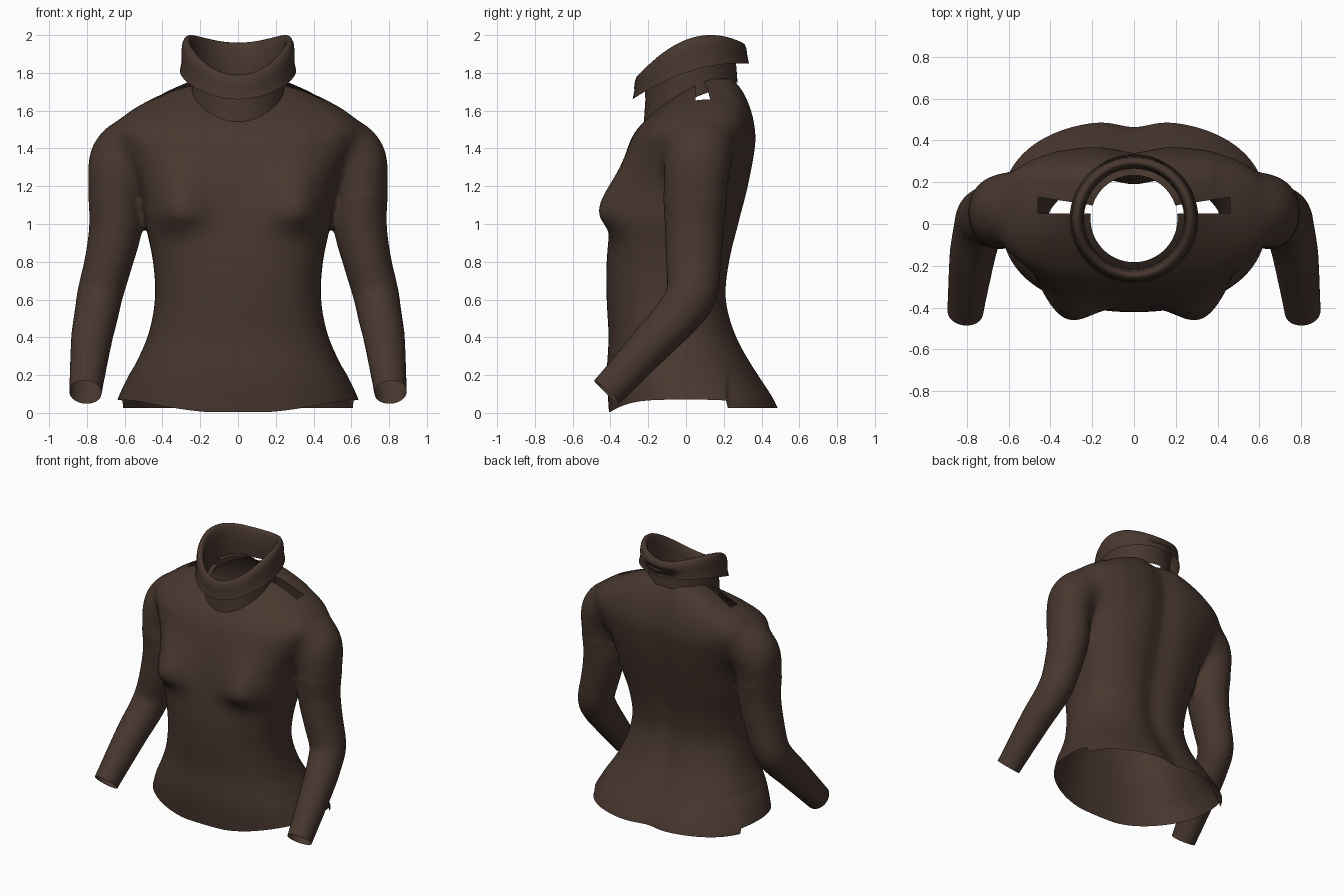
import bpy
import bmesh
from math import sin, cos, pi, exp
from mathutils import Vector

if "Cube" in bpy.data.objects:
    bpy.data.objects.remove(bpy.data.objects["Cube"], do_unlink=True)

knit = bpy.data.materials.new("dark brown knit")
COLOUR = (0.064, 0.038, 0.028, 1)
knit.diffuse_color = COLOUR
knit.use_nodes = True
knit.node_tree.nodes["Principled BSDF"].inputs["Base Color"].default_value = COLOUR


def loft(bm, rings, caps=True):
    """Skin closed rings of points, optionally closing both ends."""
    rows = [[bm.verts.new(p) for p in ring] for ring in rings]
    n = len(rows[0])
    for low, high in zip(rows, rows[1:]):
        for i in range(n):
            j = (i + 1) % n
            bm.faces.new((low[i], low[j], high[j], high[i]))
    if caps:
        bm.faces.new(rows[0][::-1])
        bm.faces.new(rows[-1])


def make_object(name, bm):
    mesh = bpy.data.meshes.new(name)
    bm.to_mesh(mesh)
    bm.free()
    mesh.materials.append(knit)
    obj = bpy.data.objects.new(name, mesh)
    bpy.context.collection.objects.link(obj)
    return obj


def smooth_rows(rows, steps=5):
    """Pass a soft curve through a table of section sizes."""
    rows = [Vector(row) for row in rows]
    last = len(rows) - 1
    result = []
    for k in range(last):
        p, q = rows[k], rows[k + 1]
        tp = (q - rows[max(k - 1, 0)]) / 2
        tq = (rows[min(k + 2, last)] - p) / 2
        for s in range(steps):
            t = s / steps
            result.append(p * (1 + 2 * t) * (1 - t) ** 2 + tp * t * (1 - t) ** 2
                          + q * t * t * (3 - 2 * t) + tq * t * t * (t - 1))
    return result + [rows[-1]]


def power(value, exponent):
    return abs(value) ** exponent * (1 if value >= 0 else -1)


def torso_ring(z, half, front, back, count=96):
    """Rounded box section with a spine groove behind and a bust in front."""
    mid, depth = (front + back) / 2, (back - front) / 2
    square = 0.84 - 0.13 * min(1, max(0, (z - 0.6) / 0.4))
    rise = z - 1.07
    bust = 0.135 * exp(-(rise / (0.2 if rise > 0 else 0.1)) ** 2)
    ring = []
    for i in range(count):
        a = 2 * pi * i / count
        x = half * power(cos(a), square)
        y = mid + depth * power(sin(a), square)
        if sin(a) > 0:
            y -= 0.035 * exp(-(x / 0.1) ** 2)
        else:
            y += bust * sin(a) * exp(-((abs(x) - 0.345) / 0.16) ** 2)
        ring.append((x, y, z))
    return ring


def arm_rings(side, count=32):
    """Elliptical sections square to the arm's path."""
    rows = smooth_rows(ARM, 3)
    points = [Vector((side * row[0], row[1], row[2])) for row in rows]
    rings = []
    for k, centre in enumerate(points):
        ahead = points[min(k + 1, len(points) - 1)]
        along = (ahead - points[max(k - 1, 0)]).normalized()
        across = along.cross(Vector((0, 1, 0))).normalized()
        fore = across.cross(along).normalized()
        rx, ry = rows[k][3:]
        rings.append([centre + across * rx * cos(2 * pi * i / count)
                      + fore * ry * sin(2 * pi * i / count) for i in range(count)])
    return rings


# height, half width, front, back
TORSO = [
    (-0.12, 0.67, -0.4, 0.53), (0.03, 0.63, -0.41, 0.485), (0.2, 0.57, -0.42, 0.39),
    (0.4, 0.48, -0.41, 0.28), (0.6, 0.44, -0.42, 0.225), (0.8, 0.45, -0.42, 0.24),
    (1, 0.49, -0.4, 0.285), (1.2, 0.52, -0.365, 0.335), (1.4, 0.61, -0.31, 0.37),
    (1.5, 0.66, -0.26, 0.37), (1.6, 0.57, -0.16, 0.35), (1.7, 0.38, -0.03, 0.31),
    (1.77, 0.22, 0.08, 0.26),
]
# centre x, y, z, then the two radii
ARM = [
    (0.42, 0.1, 1.46, 0.1, 0.13), (0.54, 0.09, 1.42, 0.16, 0.17),
    (0.625, 0.065, 1.34, 0.17, 0.18), (0.648, 0.05, 1.2, 0.148, 0.175),
    (0.645, 0.045, 1, 0.143, 0.158), (0.685, 0.04, 0.8, 0.128, 0.148),
    (0.73, 0.03, 0.63, 0.122, 0.135), (0.75, -0.04, 0.52, 0.117, 0.125),
    (0.775, -0.16, 0.39, 0.11, 0.113), (0.808, -0.42, 0.11, 0.088, 0.092),
    (0.815, -0.49, 0.035, 0.087, 0.09),
]

# Solid body: torso and sleeves
bm = bmesh.new()
loft(bm, [torso_ring(*row) for row in smooth_rows(TORSO)])
for side in (-1, 1):
    loft(bm, arm_rings(side))
bmesh.ops.recalc_face_normals(bm, faces=bm.faces)
body = make_object("sweater_body", bm)

# Fuse into one soft skin
fuse = body.modifiers.new("fuse", "REMESH")
fuse.mode = "VOXEL"
fuse.voxel_size = 0.016
soften = body.modifiers.new("soften", "SMOOTH")
soften.factor = 0.5
soften.iterations = 10
graph = bpy.context.evaluated_depsgraph_get()
skin = bpy.data.meshes.new_from_object(body.evaluated_get(graph))
bm = bmesh.new()
bm.from_mesh(skin)
bpy.data.meshes.remove(skin)

# Blend the sleeves into the shoulders
shoulders = [v for v in bm.verts if v.co.z > 1.15 and abs(v.co.x) > 0.38]
for _ in range(30):
    bmesh.ops.smooth_vert(bm, verts=shoulders, factor=0.5,
                          use_axis_x=True, use_axis_y=True, use_axis_z=True)


def cut(point, normal, keep, clear=True):
    faces = [f for f in bm.faces if keep(f.calc_center_median())]
    parts = {g for f in faces for g in (*f.verts, *f.edges, f)}
    bmesh.ops.bisect_plane(bm, geom=list(parts), plane_co=point, plane_no=normal,
                           clear_outer=clear)


def remove(rule):
    doomed = [f for f in bm.faces if rule(f.calc_center_median())]
    bmesh.ops.delete(bm, geom=doomed, context="FACES")


def near_slit(c):
    return c.z > 1.45 and abs(c.x) < 0.55 and -0.05 < c.y < 0.2


# Open cuffs, hem, neck and the slits beside the neck
for side in (-1, 1):
    cut((side * 0.808, -0.42, 0.11), (side * 0.08, -0.68, -0.73),
        lambda c: c.x * side > 0.67 and c.z < 0.4)
cut((0, 0, 0), (0, 0, -1), lambda c: abs(c.x) < 0.7)
cut((0, 0.05, 0), (0, 1, 0), near_slit, False)
for side in (-1, 1):
    cut((side * 0.46, 0, 0), (1, 0, 0), near_slit, False)
    cut((0, 0.06, 0), (-side * 0.15, 1, 0),
        lambda c: near_slit(c) and c.x * side > 0, False)
remove(lambda c: c.z > 1.45 and abs(c.x) < 0.46
       and 0.05 < c.y < 0.06 + 0.15 * abs(c.x))
remove(lambda c: c.z > 1.45 and c.x ** 2 + (c.y - 0.025) ** 2 < 0.21 ** 2)

# Round off the neck opening
for v in bm.verts:
    out = Vector((v.co.x, v.co.y - 0.025))
    if v.is_boundary and v.co.z > 1.45 and out.length < 0.225:
        out *= 0.208 / out.length
        v.co.x, v.co.y = out.x, out.y + 0.025

# Raise the hem at the hips
for v in bm.verts:
    if v.co.z < 0.25 and abs(v.co.x) < 0.66:
        y = v.co.y
        lift = 0.025 if y > 0.22 else 0.005 + 0.065 * max(0, 1 - (y / 0.4) ** 4)
        v.co.z += lift * (1 - v.co.z / 0.25)
body.modifiers.clear()
bm.to_mesh(body.data)
bm.free()

# Folded roll collar: inside up, over the rim, and down outside
PROFILE = [
    (0.248, "base", 0), (0.24, "fold", 0), (0.245, "top", -0.07), (0.252, "top", -0.02),
    (0.262, "top", -0.004), (0.273, "top", 0), (0.285, "top", -0.008),
    (0.295, "top", -0.03), (0.3, "top", -0.07), (0.298, "fold", 0.05), (0.308, "fold", 0),
]
CURVES = {"base": (1.66, 0.105, -0.015), "fold": (1.81, 0.095, -0.055),
          "top": (1.984, 0.085, -0.109)}
bm = bmesh.new()
rings = []
for radius, level, shift in PROFILE:
    a, b, c = CURVES[level]
    ring = []
    for i in range(64):
        t = sin(2 * pi * i / 64)
        ring.append((radius * cos(2 * pi * i / 64), 0.025 + radius * t,
                     a + b * t + c * t * t + shift))
    rings.append(ring)
loft(bm, rings, caps=False)
bmesh.ops.recalc_face_normals(bm, faces=bm.faces)
collar = make_object("roll_collar", bm)

for obj in (body, collar):
    for face in obj.data.polygons:
        face.use_smooth = True
        face.material_index = 0
